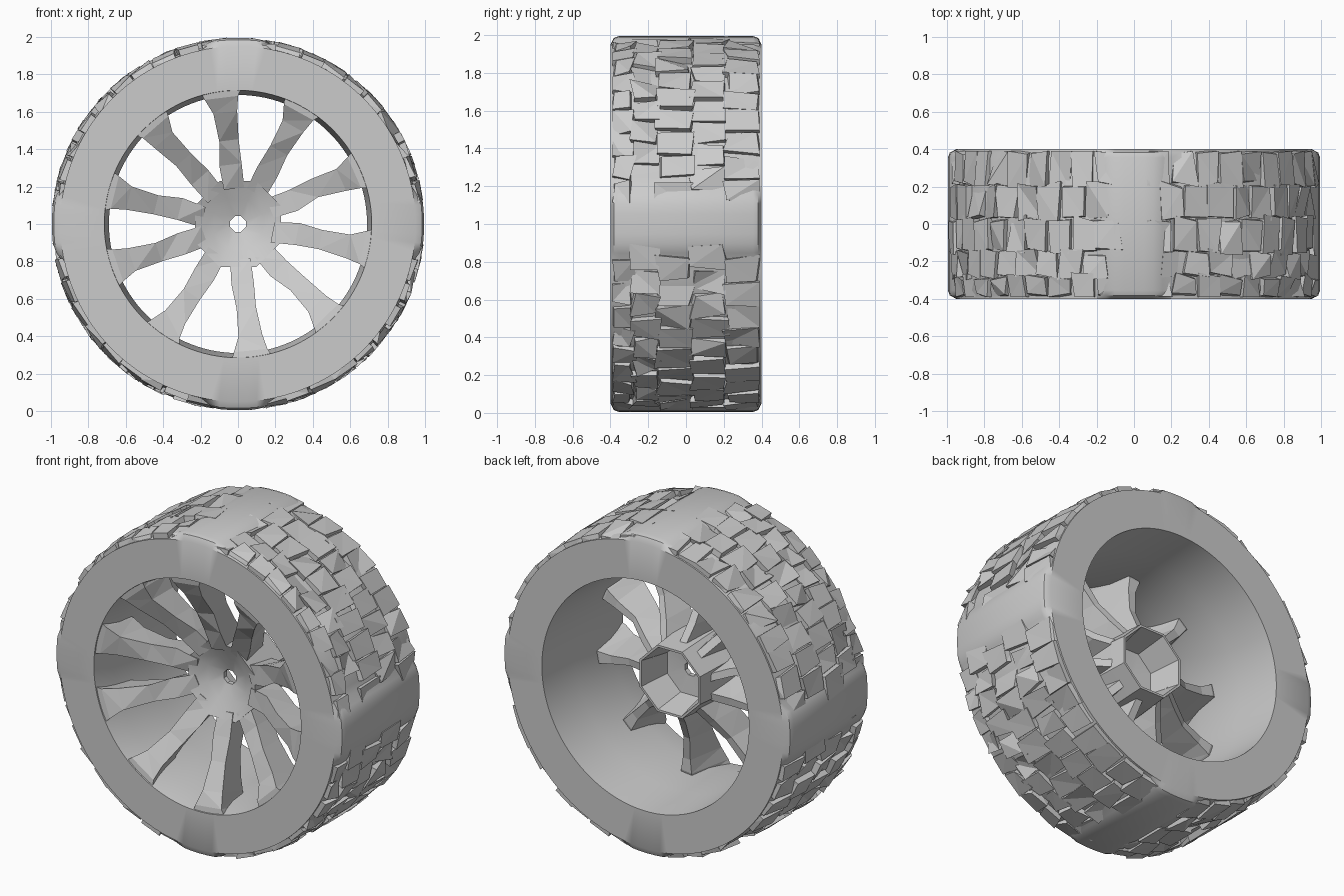
import bpy, bmesh, math, random
from mathutils import Vector

random.seed(7)
if "Cube" in bpy.data.objects:
    bpy.data.objects.remove(bpy.data.objects["Cube"])

grey = bpy.data.materials.new("plain grey")
grey.use_nodes = True
grey.diffuse_color = (0.6, 0.6, 0.6, 1)
grey.node_tree.nodes["Principled BSDF"].inputs["Base Color"].default_value = (0.6, 0.6, 0.6, 1)


def polar(r, deg, y):
    """Point at radius r and angle deg around the axle, at depth y."""
    a = math.radians(deg)
    return Vector((r * math.cos(a), y, 1 + r * math.sin(a)))


def jitter(amount):
    return random.uniform(-amount, amount)


def finish(bm, name, smooth=None):
    bmesh.ops.recalc_face_normals(bm, faces=bm.faces)
    mesh = bpy.data.meshes.new(name)
    bm.to_mesh(mesh)
    bm.free()
    mesh.materials.append(grey)
    obj = bpy.data.objects.new(name, mesh)
    bpy.context.collection.objects.link(obj)
    if smooth:
        bpy.ops.object.select_all(action='DESELECT')
        obj.select_set(True)
        bpy.context.view_layer.objects.active = obj
        bpy.ops.object.shade_smooth_by_angle(angle=math.radians(smooth))


def loft(bm, rings, closed_ends=False, loop=False):
    """Skin a list of equal point rings."""
    rings = [[bm.verts.new(p) for p in ring] for ring in rings]
    n = len(rings[0])
    pairs = list(zip(rings, rings[1:])) + ([(rings[-1], rings[0])] if loop else [])
    for a, b in pairs:
        for i in range(n):
            j = (i + 1) % n
            bm.faces.new((a[i], a[j], b[j], b[i]))
    if closed_ends:
        bm.faces.new(rings[0])
        bm.faces.new(rings[-1])


def off_quarter(deg):
    """Angle from the nearest quarter point, where the tread is worn smooth."""
    return abs((deg + 45) % 90 - 45)


# Tyre and barrel: one lathed ring that swells slightly at the quarter points
def tyre_section(deg):
    t = min(1, max(0, (off_quarter(deg) - 8) / 3))
    r = 0.995 - 0.035 * t
    side = [(0.715, 0.4), (0.95, 0.4), (r - 0.01, 0.382), (r, 0.355)]
    section = side + [(a, -b) for a, b in reversed(side)] + [(0.69, -0.24), (0.7, 0.1)]
    return [polar(a, deg, b) for a, b in section]


bm = bmesh.new()
loft(bm, [tyre_section(d) for d in range(0, 360, 3)], loop=True)
finish(bm, "tyre", 28)

# Tread blocks: five rows of rough, chipped lugs packed closely together
bm = bmesh.new()
edges = [-0.39, -0.28, -0.15, 0.03, 0.21, 0.39]
count = 45
step = 360 / count
for row in range(5):
    for k in range(count):
        mid = (k + 0.5 * (row % 2) + 0.25) * step
        if off_quarter(mid) < 8 or random.random() < 0.04:
            continue
        base, top = [], []
        for s, y in ((-1, edges[row]), (1, edges[row]), (1, edges[row + 1]), (-1, edges[row + 1])):
            shoulder = abs(y) > 0.36
            y2 = max(-0.39, min(0.39, y + jitter(0.022)))
            ang = mid + s * step * 0.45 + jitter(1.0)
            chip = random.choice((-0.003, 0, 0, 0.006, 0.012, 0.04))
            base.append(polar(0.925, ang, y))
            top.append(polar((0.98 if shoulder else 0.995) - chip, ang, y2))
        loft(bm, [base, top], closed_ends=True)
bmesh.ops.triangulate(bm, faces=bm.faces[:])
finish(bm, "tread_blocks")

# Spokes: deep, tapering bars that flare at the rim and dish inwards to the hub
spoke_angles = [24, 61, 97, 131, 166, 199, 236, 276, 314, 349]
# radius, half width, front depth, back depth
stations = [(0.75, 0.125, -0.398, -0.12), (0.68, 0.09, -0.388, -0.1),
            (0.6, 0.064, -0.34, -0.1), (0.45, 0.052, -0.255, -0.07),
            (0.32, 0.06, -0.19, 0.0), (0.19, 0.055, -0.14, 0.08)]


def spoke_ring(deg, r, w, front, back):
    a = math.radians(deg)
    across = Vector((-math.sin(a), 0, math.cos(a)))
    shift = jitter(0.01) if r < 0.7 else 0
    ring = []
    for s, y, k in ((-1, front, 1), (1, front, 1), (1, back, 0.4), (-1, back, 0.4)):
        y += jitter(0.015) if y == front and r < 0.65 else 0
        ring.append(polar(r, deg, y) + across * (s * w * k + shift))
    return ring


bm = bmesh.new()
for deg in spoke_angles:
    loft(bm, [spoke_ring(deg, *st) for st in stations], closed_ends=True)
bmesh.ops.triangulate(bm, faces=bm.faces[:])
finish(bm, "spokes")

# Hub: dished front, open cup at the back, small bore
profile = [(0.045, -0.08), (0.14, -0.11), (0.25, -0.16), (0.245, -0.08),
           (0.225, 0.16), (0.21, 0.16), (0.17, -0.04), (0.045, -0.05)]
bm = bmesh.new()
loft(bm, [[polar(r, 22.5 + k * 45, y) for r, y in profile] for k in range(8)], loop=True)
finish(bm, "hub", 30)
